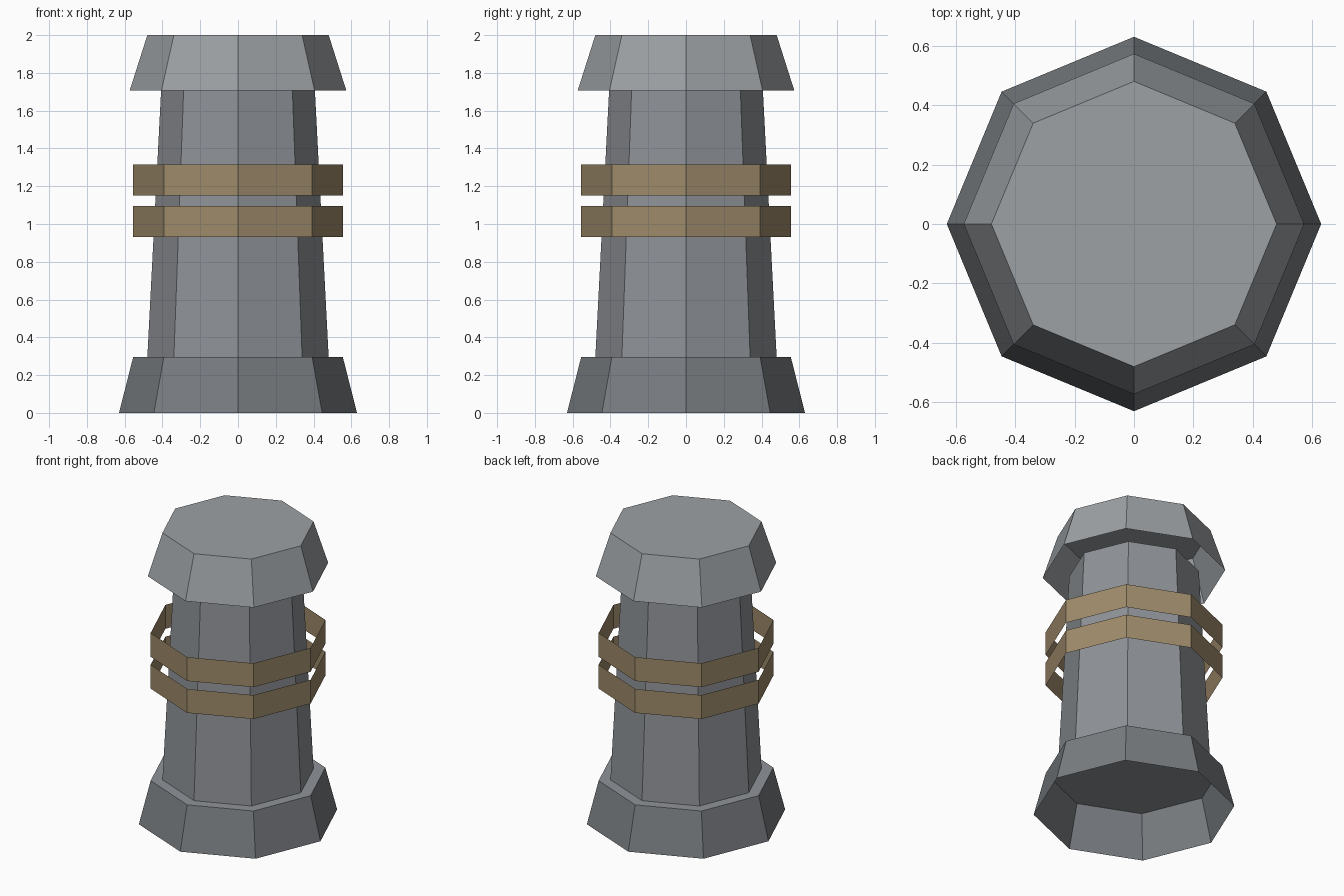
import bpy
import bmesh
from math import cos, sin, tau

if "Cube" in bpy.data.objects:
    bpy.data.objects.remove(bpy.data.objects["Cube"])

SIDES = 8


def paint(name, r, g, b):
    mat = bpy.data.materials.new(name)
    mat.diffuse_color = (r, g, b, 1)
    mat.use_nodes = True
    mat.node_tree.nodes["Principled BSDF"].inputs["Base Color"].default_value = mat.diffuse_color
    return mat


def frustum(name, r_bottom, r_top, z_bottom, z_top, material, top=None):
    """Eight-sided tapered shell with corners on the axes; a top material closes it."""
    bm = bmesh.new()
    lower, upper = [
        [bm.verts.new((r * cos(tau * i / SIDES), r * sin(tau * i / SIDES), z))
         for i in range(SIDES)]
        for r, z in ((r_bottom, z_bottom), (r_top, z_top))
    ]
    for i in range(SIDES):
        j = (i + 1) % SIDES
        bm.faces.new((lower[i], lower[j], upper[j], upper[i]))
    if top:
        bm.faces.new(upper).material_index = 1
    mesh = bpy.data.meshes.new(name)
    mesh.materials.append(material)
    if top:
        mesh.materials.append(top)
    bm.to_mesh(mesh)
    bm.free()
    obj = bpy.data.objects.new(name, mesh)
    bpy.context.collection.objects.link(obj)
    return obj


dark_stone = paint("dark_stone", 0.19, 0.205, 0.22)
stone = paint("stone", 0.275, 0.293, 0.315)
light_stone = paint("light_stone", 0.335, 0.355, 0.372)
bronze = paint("bronze", 0.345, 0.258, 0.145)

# Stone post: flared foot and cap are hollow underneath
frustum("base", 0.63, 0.555, 0, 0.295, dark_stone, top=stone)
frustum("column", 0.48, 0.407, 0.295, 1.71, stone)
frustum("cap", 0.573, 0.48, 1.708, 2.0, light_stone, top=light_stone)

# Two loose, open bands around the column
for name, z in (("lower_band", 0.93), ("upper_band", 1.15)):
    frustum(name, 0.555, 0.555, z, z + 0.165, bronze)
